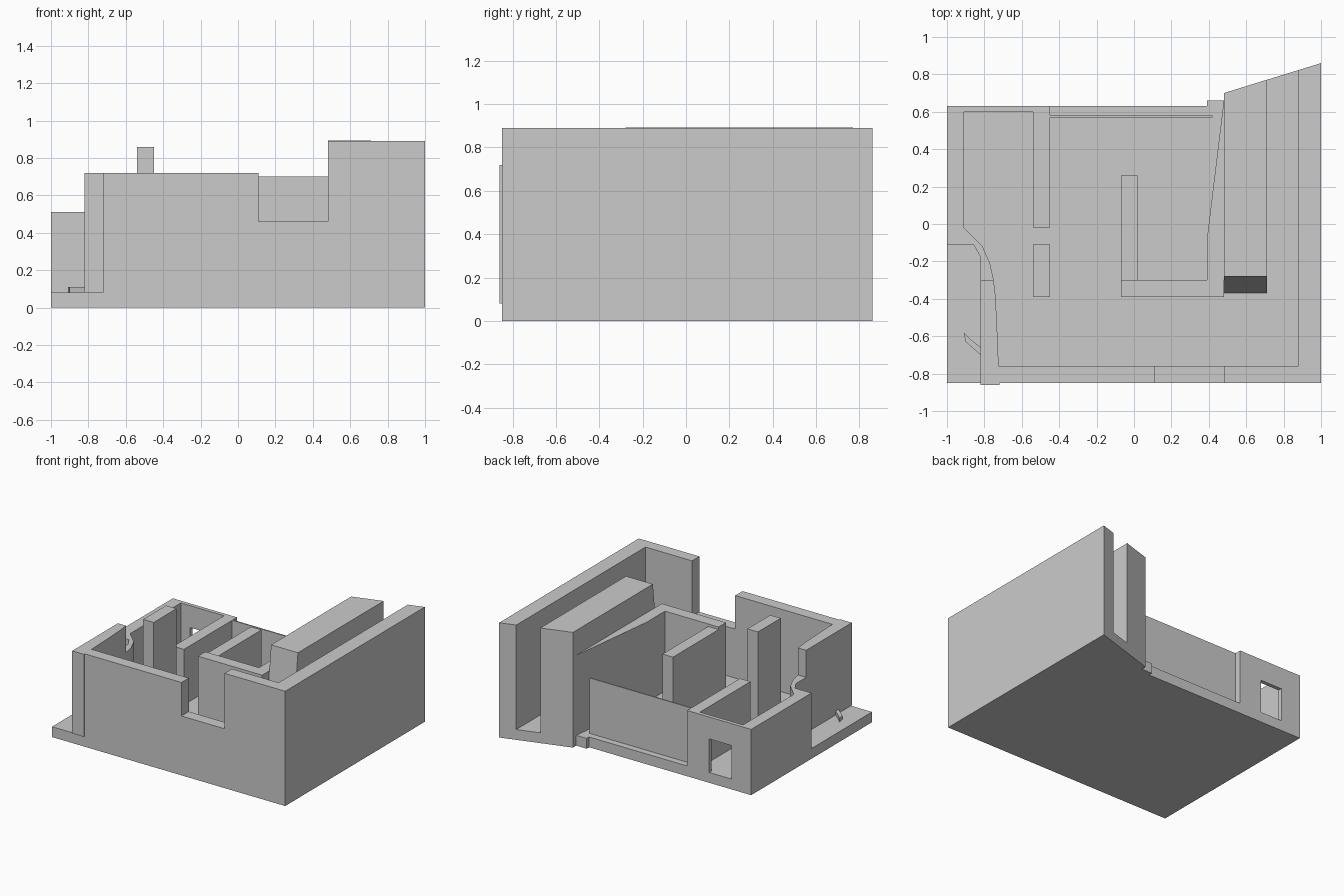
import bpy, bmesh

if "Cube" in bpy.data.objects:
    bpy.data.objects.remove(bpy.data.objects["Cube"])

FLOOR = 0.08
LOW, MID, INNER, HIGH = 0.51, 0.72, 0.70, 0.89


def prism(name, outline, z0, z1):
    """Extrude a plan outline between two heights."""
    bm = bmesh.new()
    bottom = [bm.verts.new((x, y, z0)) for x, y in outline]
    face = bm.faces.new(bottom)
    ret = bmesh.ops.extrude_face_region(bm, geom=[face])
    for v in ret["geom"]:
        if isinstance(v, bmesh.types.BMVert):
            v.co.z = z1
    bmesh.ops.recalc_face_normals(bm, faces=bm.faces)
    mesh = bpy.data.meshes.new(name)
    bm.to_mesh(mesh)
    bm.free()
    obj = bpy.data.objects.new(name, mesh)
    bpy.context.collection.objects.link(obj)
    return obj


def box(name, x0, x1, y0, y1, z1, z0=FLOOR):
    return prism(name, [(x0, y0), (x1, y0), (x1, y1), (x0, y1)], z0, z1)


# Floor slab with the slanted back right edge
prism("floor_slab", [(-1, -0.85), (1, -0.85), (1, 0.86), (0.48, 0.70), (0.48, 0.66),
                     (0.39, 0.66), (0.39, 0.63), (-1, 0.63)], 0, FLOOR)

# Front wall in three heights
box("front_wall_left", -0.73, 0.11, -0.85, -0.76, MID)
box("front_wall_sill", 0.11, 0.48, -0.85, -0.76, 0.46)
box("front_wall_right", 0.48, 0.88, -0.85, -0.76, HIGH)

# Right wall, cut along the slanted edge
prism("right_wall", [(0.88, -0.85), (1, -0.85), (1, 0.86), (0.88, 0.823)], FLOOR, HIGH)

# Left wall with its gently curved inner side
prism("left_wall", [(-0.82, -0.86), (-0.72, -0.86), (-0.73, -0.60), (-0.74, -0.39),
                    (-0.75, -0.30), (-0.82, -0.30)], FLOOR, MID)

# Lower curved wall leading into the small left room
prism("room_side_wall", [(-1, -0.11), (-0.82, -0.11), (-0.82, -0.30), (-0.75, -0.30),
                         (-0.77, -0.21), (-0.81, -0.12), (-0.91, -0.02),
                         (-0.91, 0.60), (-1, 0.60)], FLOOR, LOW)

# Back wall of the small room, around a window
box("room_back_wall_left", -1, -0.83, 0.60, 0.63, LOW)
box("room_back_wall_right", -0.64, -0.45, 0.60, 0.63, LOW)
box("room_window_lintel", -0.83, -0.64, 0.60, 0.63, LOW, 0.34)

# Partition with doorway and tall pier
box("room_partition", -0.54, -0.45, -0.02, 0.60, LOW)
box("tall_pier", -0.54, -0.45, -0.39, -0.11, 0.86)

# Thin back panel
box("back_panel", -0.45, 0.42, 0.57, 0.58, LOW)

# Inner L-shaped walls
box("inner_wall_long", -0.07, 0.02, -0.30, 0.26, 0.68)
box("inner_wall_cross", -0.07, 0.48, -0.39, -0.30, INNER)
prism("inner_wall_tapered", [(0.39, -0.30), (0.48, -0.30), (0.48, 0.66), (0.39, -0.08)],
      FLOOR, INNER)

# Large block with a sloped front end
block = prism("large_block", [(0.48, -0.28), (0.71, -0.28), (0.71, 0.771), (0.48, 0.70)],
              FLOOR, 0.893)
for v in block.data.vertices:
    if v.co.z < 0.1 and v.co.y < 0:
        v.co.y = -0.37

# Small ground wedge outside the left wall
prism("ground_wedge", [(-0.91, -0.58), (-0.90, -0.63), (-0.82, -0.70), (-0.82, -0.66),
                       (-0.87, -0.62)], FLOOR, 0.11)
